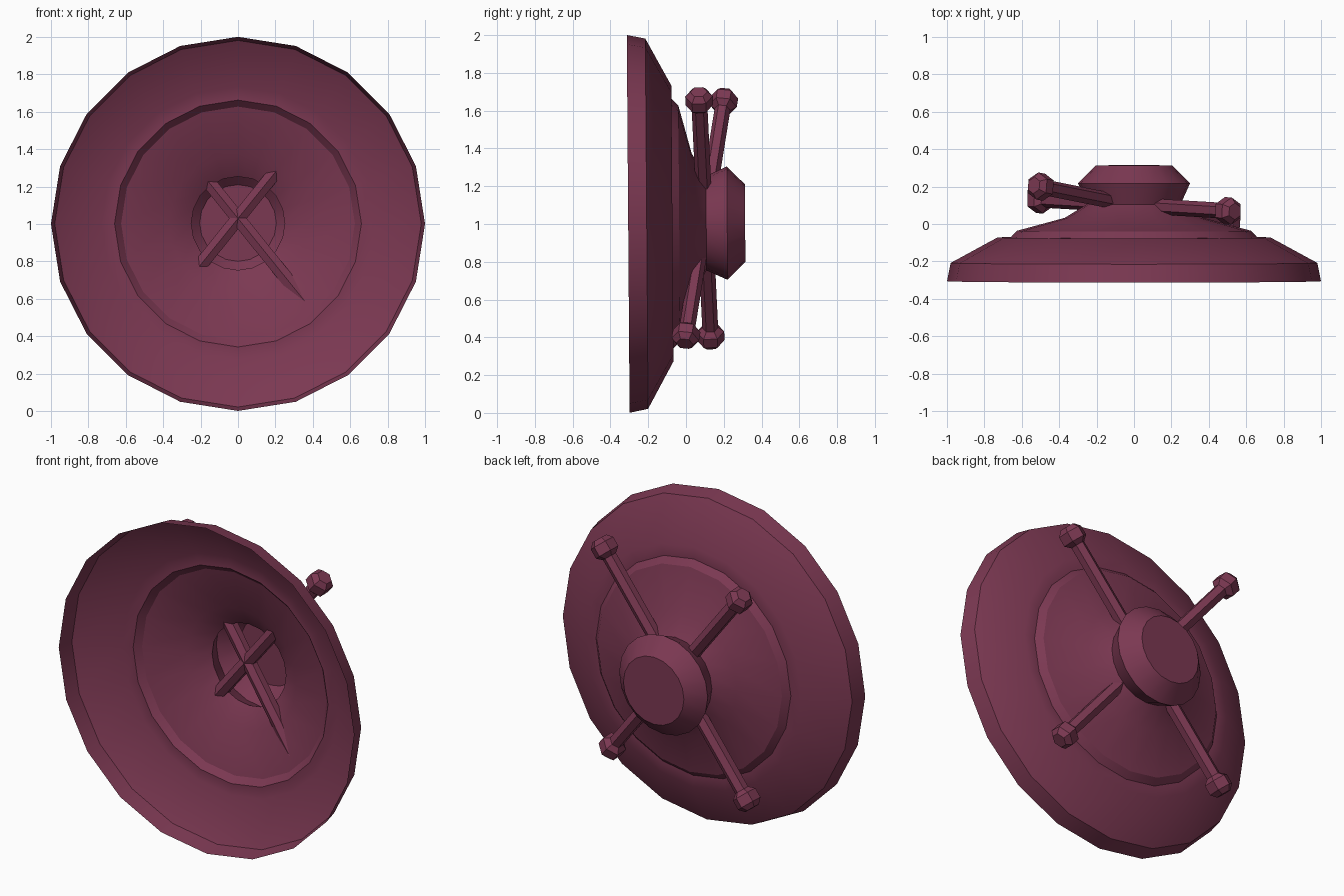
import bpy, bmesh, math
from mathutils import Vector, Matrix

if "Cube" in bpy.data.objects:
    bpy.data.objects.remove(bpy.data.objects["Cube"])

mat = bpy.data.materials.new("maroon")
mat.diffuse_color = (0.2, 0.04, 0.085, 1)
mat.use_nodes = True
mat.node_tree.nodes["Principled BSDF"].inputs["Base Color"].default_value = mat.diffuse_color


def lathe(name, profile, sides, frame, cap_start=False, cap_end=False, smooth=False):
    """Spin (radius, distance) points round the local z axis, then place with frame."""
    bm = bmesh.new()
    rings = []
    for r, d in profile:
        rings.append([bm.verts.new((r * math.cos(2 * math.pi * i / sides),
                                    r * math.sin(2 * math.pi * i / sides), d))
                      for i in range(sides)])
    for a, b in zip(rings, rings[1:]):
        for i in range(sides):
            j = (i + 1) % sides
            bm.faces.new((a[i], a[j], b[j], b[i]))
    if cap_start:
        bm.faces.new(rings[0][::-1])
    if cap_end:
        bm.faces.new(rings[-1])
    bm.transform(frame)
    mesh = bpy.data.meshes.new(name)
    bm.to_mesh(mesh)
    bm.free()
    if smooth:
        mesh.shade_smooth()
        mesh.set_sharp_from_angle(angle=math.radians(30))
    mesh.materials.append(mat)
    obj = bpy.data.objects.new(name, mesh)
    bpy.context.collection.objects.link(obj)
    return obj


# Local z points to the back (+y), with a very slight tilt
shell_frame = (Matrix.Translation((0, 0, 1.003))
               @ Matrix.Rotation(0.0075, 4, 'X')
               @ Matrix.Rotation(-math.pi / 2, 4, 'X'))

# Open stepped dish
lathe("dish", [(1.0, -0.306), (0.98, -0.208), (0.73, -0.072), (0.66, -0.072),
               (0.625, -0.036), (0.37, 0.033), (0.25, 0.107)],
      20, shell_frame, smooth=True)

# Hollow hub behind the dish
lathe("hub", [(0.25, 0.107), (0.30, 0.218), (0.205, 0.313)],
      20, shell_frame, cap_end=True, smooth=True)

# Two crossed hexagonal rods with a bevelled knob at each end
rod_profile = [(0.042, 0.745), (0.073, 0.772), (0.073, 0.83), (0.045, 0.86)]
rod_profile = [(r, -d) for r, d in reversed(rod_profile)] + rod_profile
for name, tip in (("rising_rod", (0.5, -0.03, 0.62)),
                  ("falling_rod", (0.5, -0.1, -0.62))):
    axis = Vector(tip).normalized()
    side = Vector((0, -1, 0))
    side = (side - axis * side.dot(axis)).normalized()
    frame = Matrix((side, axis.cross(side), axis)).transposed().to_4x4()
    frame.translation = (0, 0.1, 1.03)
    lathe(name, rod_profile, 6, frame, cap_start=True, cap_end=True)
